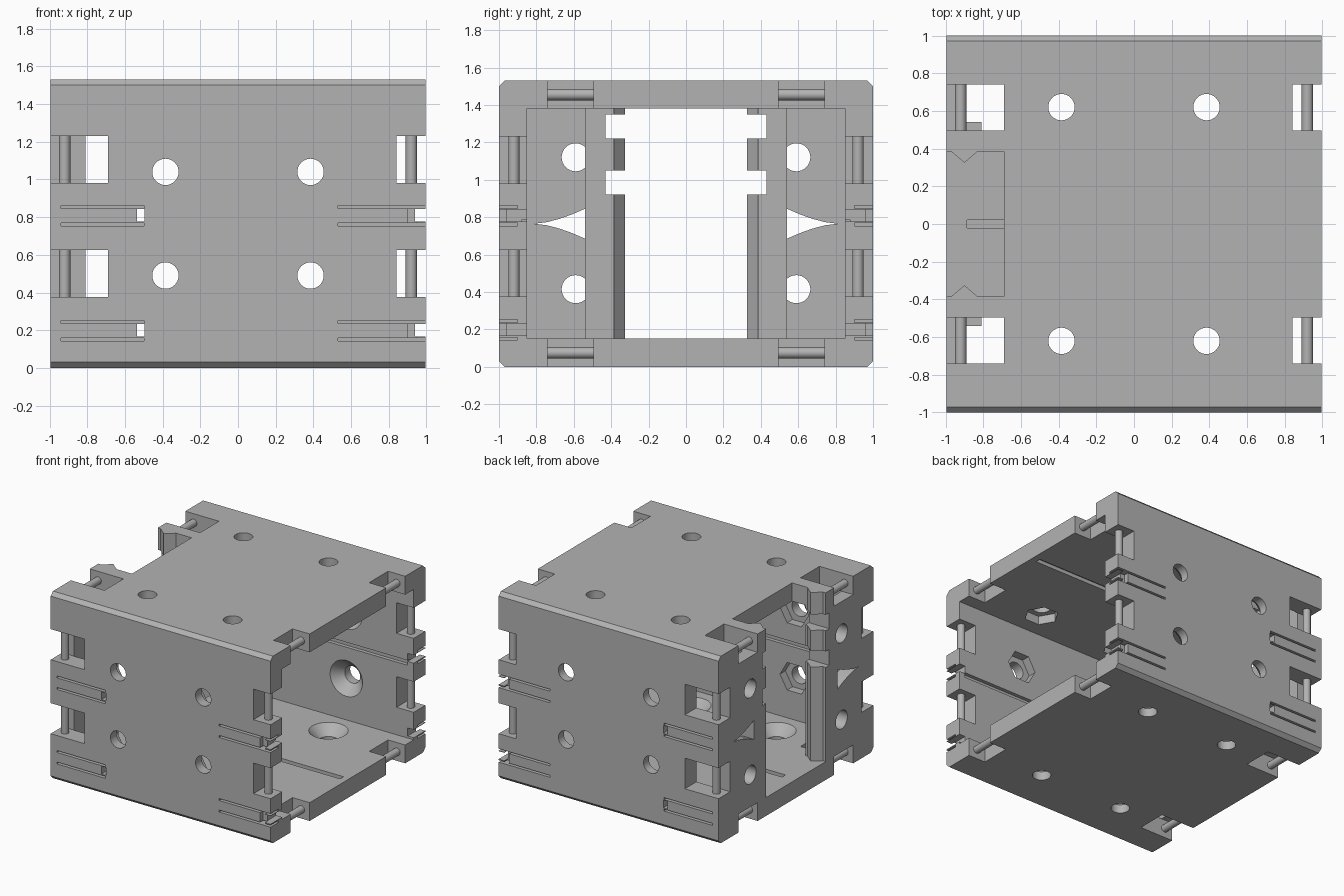
import bpy, bmesh, math
from mathutils import Vector

if "Cube" in bpy.data.objects:
    bpy.data.objects.remove(bpy.data.objects["Cube"])

grey = bpy.data.materials.new("plain grey")
grey.use_nodes = True
grey.diffuse_color = (0.45, 0.45, 0.45, 1)
grey.node_tree.nodes["Principled BSDF"].inputs["Base Color"].default_value = (0.45, 0.45, 0.45, 1)

H = 1.53          # height
T = 0.15          # wall thickness
SIDES = (-1, 1)


def place(axis, u, v, w):
    """Profile coordinates u, v and distance w along the axis."""
    return Vector({"x": (w, u, v), "y": (u, w, v), "z": (u, v, w)}[axis])


def loft(name, axis, start, end, lo, hi):
    bm = bmesh.new()
    a = [bm.verts.new(place(axis, u, v, lo)) for u, v in start]
    b = [bm.verts.new(place(axis, u, v, hi)) for u, v in end]
    bm.faces.new(a)
    bm.faces.new(b)
    for i in range(len(a)):
        j = (i + 1) % len(a)
        bm.faces.new((a[i], a[j], b[j], b[i]))
    bmesh.ops.recalc_face_normals(bm, faces=bm.faces[:])
    mesh = bpy.data.meshes.new(name)
    bm.to_mesh(mesh)
    bm.free()
    mesh.materials.append(grey)
    obj = bpy.data.objects.new(name, mesh)
    bpy.context.collection.objects.link(obj)
    return obj


def prism(name, axis, points, lo, hi):
    return loft(name, axis, points, points, lo, hi)


def box(x0, x1, y0, y1, z0, z1, name="box"):
    return prism(name, "z", [(x0, y0), (x1, y0), (x1, y1), (x0, y1)], z0, z1)


def ring(u, v, r, n=32):
    return [(u + r * math.cos(math.tau * i / n), v + r * math.sin(math.tau * i / n)) for i in range(n)]


def combine(tool, operation="DIFFERENCE"):
    bpy.context.view_layer.objects.active = body
    mod = body.modifiers.new("shape", "BOOLEAN")
    mod.operation = operation
    mod.solver = "EXACT"
    mod.object = tool
    bpy.ops.object.modifier_apply(modifier=mod.name)
    bpy.data.objects.remove(tool)


def span(side, a, b):
    return sorted((side * a, side * b))


# Chamfered shell, open at the left end
c = 0.03
outline = [(-1, c), (-1 + c, 0), (1 - c, 0), (1, c), (1, H - c), (1 - c, H), (c - 1, H), (-1, H - c)]
body = prism("frame_body", "x", outline, -0.995, 0.995)
combine(box(-0.89, 1.1, T - 1, 1 - T, T, H - T))
# Opening in the right end and top plate
combine(box(-1.1, -0.69, -0.385, 0.385, T, H + 0.1))

# Ridged upright bars beside the opening
for s in SIDES:
    profile = [(-0.97, 0.385), (-0.90, 0.325), (-0.83, 0.385), (-0.81, 0.385), (-0.81, 0.54), (-0.97, 0.54)]
    combine(prism("bar", "z", [(x, s * y) for x, y in profile], T - 0.01, H), "UNION")
for z in (0.92, 1.22):
    combine(box(-1.1, -0.75, -0.43, 0.43, z, z + 0.13))

# Holes and tapered cuts in the right end panel
for s in SIDES:
    for z in (0.415, 1.12):
        combine(prism("hole", "x", ring(s * 0.59, z, 0.075), -1.1, -0.889))
    curve = [(0.81 - 0.27 * t, 0.08 * t ** 1.6) for t in (0, 0.25, 0.5, 0.75, 1)]
    wedge = [(s * y, 0.765 + h) for y, h in curve] + [(s * y, 0.765 - h) for y, h in curve[:0:-1]]
    combine(prism("wedge", "x", wedge, -1.1, -0.889))


def bolt_hole(axis, u, v, outer, inner, hexagonal):
    """Through hole with a nut pocket or countersink on the inside."""
    d = 1 if inner > outer else -1
    combine(prism("hole", axis, ring(u, v, 0.07), outer - d * 0.1, inner + d * 0.1))
    if hexagonal:
        combine(prism("nut", axis, ring(u, v, 0.13, 6), inner - d * 0.07, inner + d * 0.05))
    else:
        combine(loft("sink", axis, ring(u, v, 0.07), ring(u, v, 0.15), inner - d * 0.08, inner + d * 0.003))


for x in (-0.385, 0.385):
    for z in (0.49, 1.04):
        bolt_hole("y", x, z, -1, T - 1, True)
        bolt_hole("y", x, z, 1, 1 - T, False)
    for y in (-0.62, 0.62):
        bolt_hole("z", x, y, H, H - T, True)
        bolt_hole("z", x, y, 0, T, False)

# Shallow grooves along the inside of each wall
combine(box(-0.885, 0.94, -0.022, 0.022, T - 0.03, T + 0.02))
combine(box(-0.6, 0.94, -0.022, 0.022, H - T - 0.02, H - T + 0.03))
for s in SIDES:
    combine(box(-0.8, 0.94, *span(s, 0.83, 0.88), 0.745, 0.785))

# Corner notches with hinge pins
pins = []


def pin(axis, u, v, lo, hi):
    p = prism("hinge_pin", axis, ring(u, v, 0.03, 20), lo - 0.01, hi + 0.01)
    pins.append(p)


for x0, x1, px in ((-1.1, -0.69, -0.92), (0.84, 1.1, 0.92)):
    for s in SIDES:
        for z in (0.375, 0.98):
            combine(box(x0, x1, *span(s, 0.85, 1.1), z, z + 0.25))
            pin("z", px, s * 0.92, z, z + 0.25)
        y0, y1 = span(s, 0.495, 0.74)
        for z0, z1, pz in ((-0.1, T, 0.075), (H - T, H + 0.1, H - 0.075)):
            combine(box(x0, x1, y0, y1, z0, z1))
            pin("y", px, pz, y0, y1)

# Spring latches: paired thin slots with a catch opening
for s in SIDES:
    for z in (0.197, 0.807):
        for x0, x1, w0, w1 in ((-0.94, -0.5, -0.535, -0.495), (0.53, 1.1, 0.94, 1.1)):
            for dz in (-0.047, 0.047):
                combine(box(x0, x1, *span(s, 0.9, 1.1), z + dz - 0.008, z + dz + 0.008))
            combine(box(w0, w1, *span(s, 0.8, 1.1), z - 0.03, z + 0.035))
        combine(box(0.9, 0.945, *span(s, 0.96, 1.1), z - 0.04, z + 0.04))

# Smooth round surfaces while keeping edges crisp
bpy.ops.object.select_all(action="DESELECT")
for obj in pins + [body]:
    obj.select_set(True)
bpy.context.view_layer.objects.active = body
bpy.ops.object.shade_smooth_by_angle(angle=math.radians(25))
